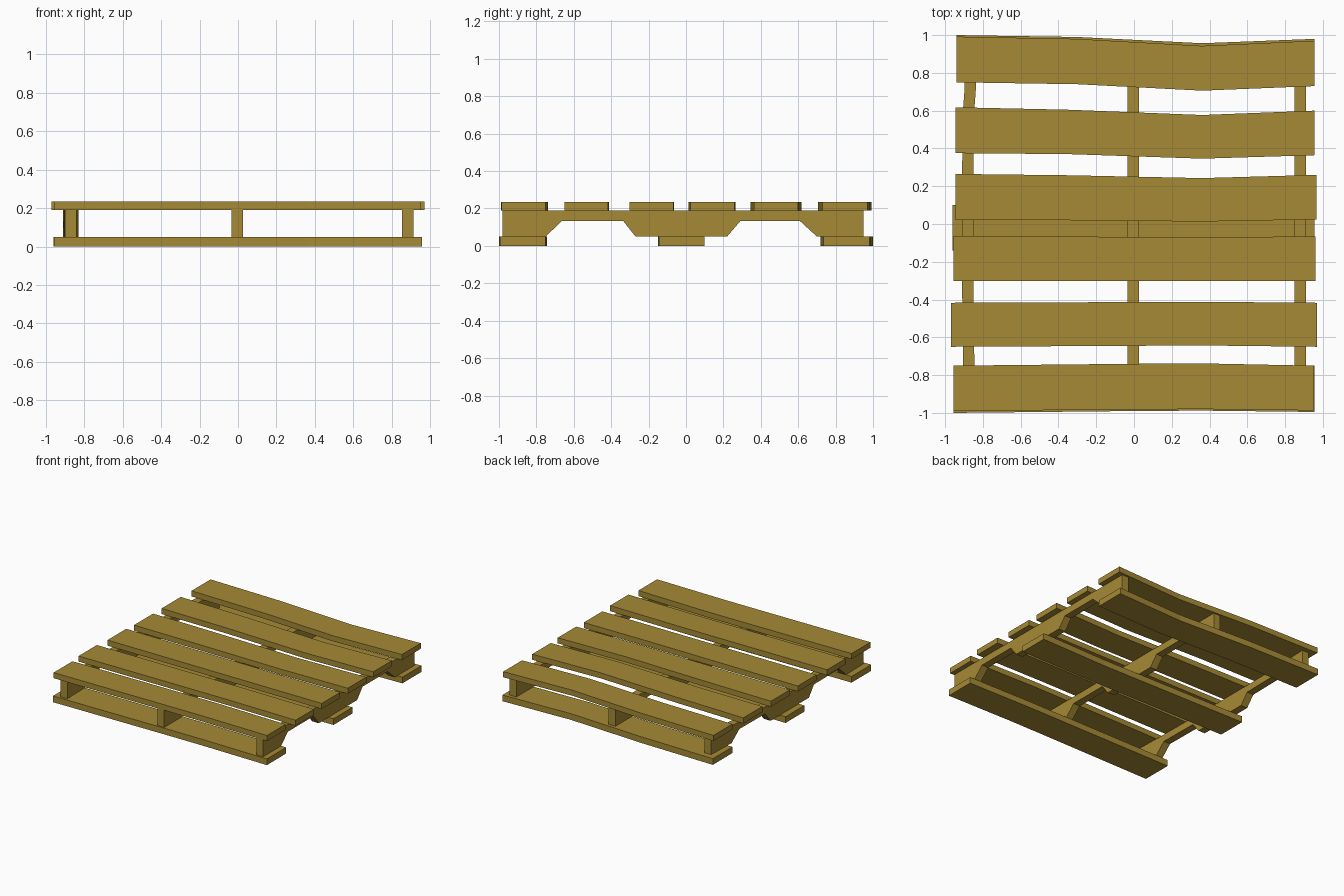
import bpy, bmesh

wood = bpy.data.materials.new("pallet wood")
wood.diffuse_color = (0.38, 0.255, 0.036, 1)


def loft(name, rings):
    """Join four-cornered sections into one closed plank."""
    bm = bmesh.new()
    rows = [[bm.verts.new(p) for p in ring] for ring in rings]
    for a, b in zip(rows, rows[1:]):
        for i in range(4):
            j = (i + 1) % 4
            bm.faces.new((a[i], a[j], b[j], b[i]))
    bm.faces.new(rows[0])
    bm.faces.new(rows[-1])
    bmesh.ops.recalc_face_normals(bm, faces=bm.faces)
    mesh = bpy.data.meshes.new(name)
    bm.to_mesh(mesh)
    bm.free()
    mesh.materials.append(wood)
    bpy.context.collection.objects.link(bpy.data.objects.new(name, mesh))


def board(name, stations, z0, z1):
    """Board along x; each station is (x, front y, back y)."""
    loft(name, [[(x, f, z0), (x, b, z0), (x, b, z1), (x, f, z1)]
                for x, f, b in stations])


# Top deck boards, the rear ones bowed forward
top_boards = [
    [(-0.955, -0.99, -0.75), (0.0, -0.982, -0.74), (0.36, -0.98, -0.738), (0.95, -0.987, -0.75)],
    [(-0.97, -0.65, -0.417), (0.36, -0.643, -0.412), (0.97, -0.65, -0.417)],
    [(-0.955, -0.302, -0.064), (0.36, -0.302, -0.07), (0.96, -0.302, -0.066)],
    [(-0.945, 0.022, 0.265), (-0.35, 0.02, 0.258), (0.36, 0.013, 0.243), (0.965, 0.024, 0.26)],
    [(-0.945, 0.375, 0.618), (-0.35, 0.37, 0.605), (0.36, 0.346, 0.577), (0.955, 0.364, 0.6)],
    [(-0.94, 0.75, 0.992), (-0.3, 0.74, 0.98), (0.36, 0.706, 0.943), (0.955, 0.73, 0.97)],
]
for n, stations in enumerate(top_boards):
    board(f"top_board_{n + 1}", stations, 0.19, 0.235)

# Bottom boards
bottom_boards = [
    [(-0.955, -1.0, -0.75), (0.0, -0.99, -0.745), (0.36, -0.988, -0.743), (0.955, -0.995, -0.75)],
    [(-0.96, -0.14, 0.1), (0.36, -0.15, 0.085), (0.955, -0.145, 0.098)],
    [(-0.94, 0.75, 1.0), (-0.3, 0.745, 0.99), (0.36, 0.718, 0.957), (0.955, 0.735, 0.98)],
]
for n, stations in enumerate(bottom_boards):
    board(f"bottom_board_{n + 1}", stations, 0.0, 0.05)

# Notched stringers: (y, underside z), the left one bends inward at the ends
profile = [(-0.98, 0.05), (-0.75, 0.05), (-0.665, 0.132), (-0.335, 0.132), (-0.27, 0.05),
           (0.22, 0.05), (0.29, 0.132), (0.61, 0.132), (0.7, 0.05), (0.95, 0.05)]
left_bend = [0.01, 0.005, 0.004, 0, 0, 0, 0, 0.005, 0.012, 0.02]
for name, x, bend in (("left_stringer", -0.88, 1), ("middle_stringer", -0.004, 0),
                      ("right_stringer", 0.881, 0)):
    rings = []
    for (y, z), off in zip(profile, left_bend):
        a, b = x - 0.03 + off * bend, x + 0.03 + off * bend
        rings.append([(a, y, z), (b, y, z), (b, y, 0.19), (a, y, 0.19)])
    loft(name, rings)
